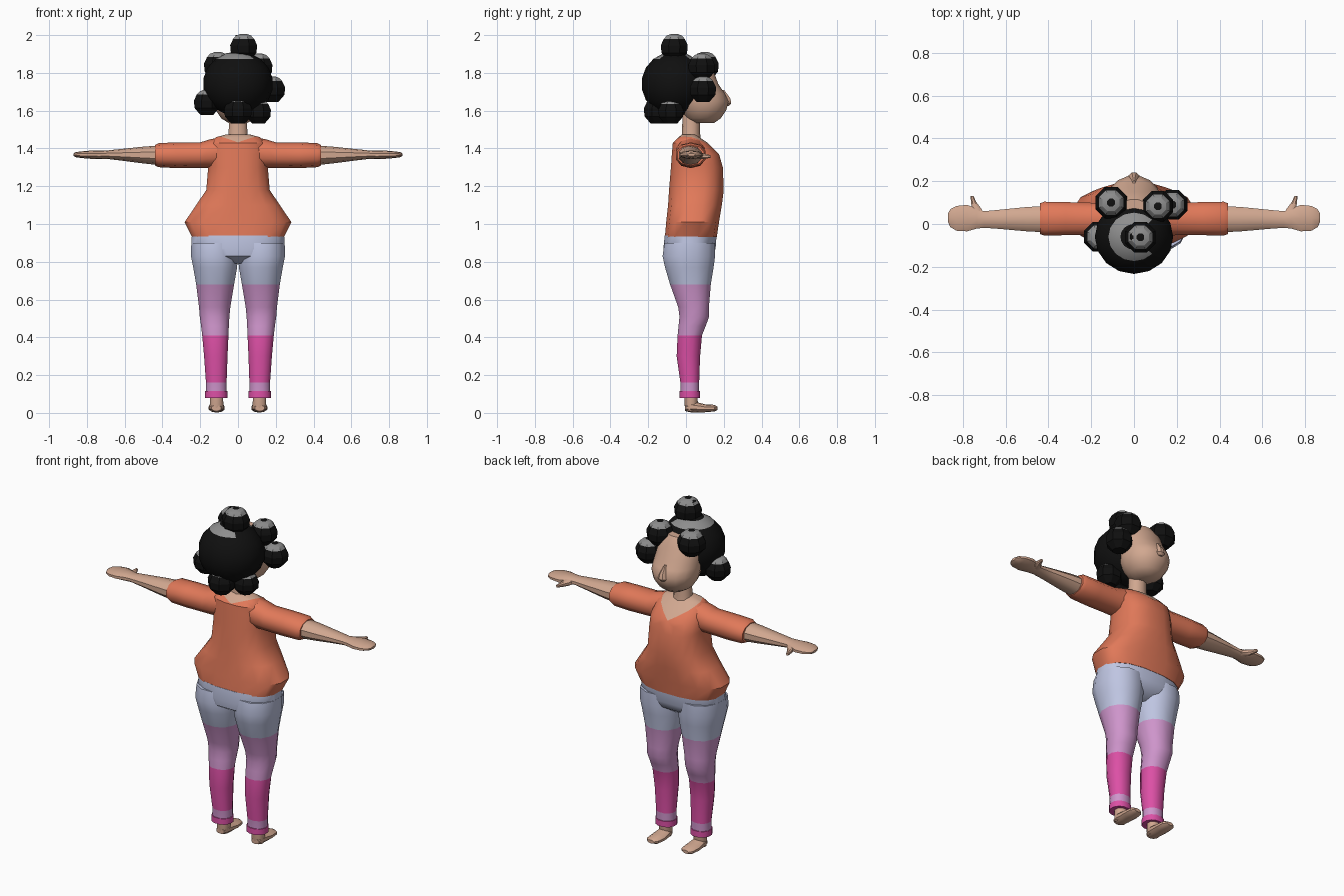
import bpy, bmesh, math
from mathutils import Vector


def material(name, rgb):
    m = bpy.data.materials.new(name)
    m.diffuse_color = (*rgb, 1)
    return m


SKIN = material("skin", (0.64, 0.39, 0.28))
ORANGE = material("shirt orange", (0.75, 0.19, 0.10))
PALE = material("pale blue", (0.52, 0.56, 0.76))
LILAC = material("lilac", (0.62, 0.30, 0.60))
PINK = material("hot pink", (0.72, 0.08, 0.38))
BLACK = material("hair black", (0.005, 0.005, 0.005))
GREY = material("hair shine", (0.27, 0.27, 0.27))

# axis -> indices of the length direction and the two section directions
AXES = {'x': (0, 1, 2), 'y': (1, 0, 2), 'z': (2, 0, 1)}


def loft(name, rings, mats, axis='z', sides=12, power=2.2, flip=1, rule=None,
         cuts=(), angle=40):
    """Skin rings (t, a0, a1, b0, b1) along an axis; flip=-1 mirrors in x."""
    bm = bmesh.new()
    t_i, a_i, b_i = AXES[axis]
    loops = []
    for t, a0, a1, b0, b1 in rings:
        loop = []
        for k in range(sides):
            ang = 2 * math.pi * (k + 0.5) / sides
            c, s = math.cos(ang), math.sin(ang)
            p = Vector()
            p[t_i] = t
            p[a_i] = (a0 + a1) / 2 + (a1 - a0) / 2 * math.copysign(abs(c) ** (2 / power), c) / math.cos(math.pi / sides) ** .7
            p[b_i] = (b0 + b1) / 2 + (b1 - b0) / 2 * math.copysign(abs(s) ** (2 / power), s) / math.cos(math.pi / sides) ** .7
            p.x *= flip
            loop.append(bm.verts.new(p))
        loops.append(loop)
    for u, v in zip(loops, loops[1:]):
        for k in range(sides):
            j = (k + 1) % sides
            bm.faces.new((u[k], u[j], v[j], v[k]))
    bm.faces.new(loops[0])
    bm.faces.new(loops[-1])
    for co, no in cuts:
        bmesh.ops.bisect_plane(bm, geom=bm.verts[:] + bm.edges[:] + bm.faces[:],
                               plane_co=co, plane_no=no)
    return finish(name, bm, mats, rule, angle)


def finish(name, bm, mats, rule=None, angle=40):
    bmesh.ops.recalc_face_normals(bm, faces=bm.faces[:])
    if rule:
        for f in bm.faces:
            f.material_index = rule(f.calc_center_median())
    me = bpy.data.meshes.new(name)
    bm.to_mesh(me)
    bm.free()
    for m in mats:
        me.materials.append(m)
    ob = bpy.data.objects.new(name, me)
    bpy.context.collection.objects.link(ob)
    bpy.ops.object.select_all(action='DESELECT')
    ob.select_set(True)
    bpy.context.view_layer.objects.active = ob
    bpy.ops.object.shade_smooth_by_angle(angle=math.radians(angle))
    return ob


def sym(t, w, b0, b1):
    return (t, -w, w, b0, b1)


# Shirt, with the V neckline cut in and coloured skin
def neckline(c):
    return 1 if c.z > 1.415 - 0.25 * c.y + 0.45 * abs(c.x) else 0


loft("shirt_body", [sym(.93, .243, -.112, .163), sym(1.01, .283, -.105, .175),
                    sym(1.10, .222, -.095, .19), sym(1.18, .168, -.09, .20),
                    sym(1.30, .158, -.08, .195), sym(1.37, .158, -.075, .175),
                    sym(1.43, .145, -.07, .115), sym(1.46, .115, -.04, .07),
                    sym(1.475, .06, -.02, .05)],
     [ORANGE, SKIN], sides=16, power=2.6, rule=neckline,
     cuts=[((0, 0, 1.415), (k, .25, 1)) for k in (-.45, .45)] + [((0, 0, 1), (1, 0, 0))])

# Trousers seat
loft("trouser_seat", [sym(.79, .10, -.05, .08), sym(.83, .20, -.115, .14),
                      sym(.87, .248, -.12, .157), sym(.94, .245, -.113, .162)],
     [PALE], sides=16, power=2.5)


def stripe(c):
    if c.z > .68:
        return 0
    return 2 if .16 < c.z < .41 else 1


for s, side in ((-1, "left"), (1, "right")):
    # Trouser leg with colour bands by height, and its cuff
    loft(side + "_trouser_leg",
         [(.09, .06, .17, -.03, .07), (.16, .06, .17, -.03, .07), (.30, .055, .18, -.05, .075),
          (.41, .05, .19, -.045, .085), (.46, .048, .196, -.04, .105), (.51, .045, .203, -.035, .123),
          (.56, .04, .207, -.042, .122), (.68, .02, .222, -.085, .132),
          (.77, .004, .238, -.112, .147), (.83, 0, .25, -.125, .155), (.90, 0, .248, -.115, .155)],
         [PALE, LILAC, PINK], flip=s, rule=stripe)
    loft(side + "_trouser_cuff", [(.08, .056, .174, -.035, .075), (.115, .056, .174, -.035, .075)],
         [PINK], flip=s)

    # Ankle and foot
    loft(side + "_ankle", [(.01, .085, .145, 0, .05), (.04, .077, .15, -.006, .062),
                           (.13, .08, .148, -.005, .058)], [SKIN], flip=s, sides=10)
    loft(side + "_foot", [(-.004, .09, .14, .01, .04), (.03, .075, .152, .003, .06),
                          (.06, .073, .153, .002, .055), (.10, .07, .156, .004, .045),
                          (.15, .075, .152, .008, .042), (.167, .095, .135, .015, .034)],
         [SKIN], axis='y', flip=s, sides=10)

    # Sleeve
    loft(side + "_sleeve", [(.10, -.05, .10, 1.30, 1.455), (.15, -.055, .10, 1.30, 1.445),
                            (.20, -.053, .10, 1.30, 1.43), (.32, -.053, .103, 1.298, 1.43),
                            (.42, -.055, .105, 1.303, 1.426), (.44, -.047, .097, 1.312, 1.416)],
         [ORANGE], axis='x', flip=s, sides=10)

    # Forearm running into a mitten hand
    loft(side + "_arm_and_hand",
         [(.40, -.04, .085, 1.312, 1.415), (.50, -.035, .08, 1.322, 1.408),
          (.62, -.024, .068, 1.337, 1.396), (.70, -.018, .06, 1.346, 1.388),
          (.735, -.022, .072, 1.344, 1.389), (.78, -.035, .09, 1.346, 1.388),
          (.83, -.032, .085, 1.35, 1.384), (.858, -.015, .07, 1.354, 1.38),
          (.87, .01, .048, 1.36, 1.374)],
         [SKIN], axis='x', flip=s, sides=10)
    # Thumb
    loft(side + "_thumb", [(.03, .69, .76, 1.348, 1.382), (.07, .712, .758, 1.345, 1.378),
                           (.10, .735, .762, 1.345, 1.372), (.13, .75, .764, 1.35, 1.365)],
         [SKIN], axis='y', flip=s, sides=8)

# Neck and head
loft("neck", [sym(1.43, .06, -.025, .08), sym(1.48, .05, -.02, .073), sym(1.62, .047, -.015, .075)],
     [SKIN], sides=10)
loft("head", [sym(1.535, .05, .03, .15), sym(1.56, .09, 0, .185), sym(1.605, .12, -.03, .215),
              sym(1.65, .13, -.05, .225), sym(1.69, .13, -.06, .207), sym(1.74, .128, -.06, .172),
              sym(1.80, .118, -.05, .15), sym(1.85, .08, -.03, .115)],
     [SKIN], sides=16, power=2.1)
# Nose
loft("nose", [sym(1.625, .012, .20, .228), sym(1.64, .027, .19, .24),
              sym(1.665, .02, .19, .235), sym(1.71, .006, .18, .202)], [SKIN], sides=8)

# Main hair ball with a partial shine ring
bm = bmesh.new()
bmesh.ops.create_uvsphere(bm, u_segments=16, v_segments=9, radius=1)
for v in bm.verts:
    v.co = Vector((v.co.x * .186, v.co.y * .176 - .06, v.co.z * .172 + 1.742))
finish("hair_ball", bm, [BLACK, GREY],
       lambda c: 1 if 1.87 < c.z < 1.896 and c.x < .06 else 0)

# Hair puffs: faceted balls with a grey ring near the top
PUFF = ((-.92, .5), (-.4, .95), (.15, 1), (.62, .78), (.86, .55), (.97, .25))
PUFFS = {"top_bun": (.03, -.062, 1.935, .073), "front_left_puff": (-.107, .1, 1.837, .075),
         "front_right_puff": (.112, .083, 1.832, .072), "side_right_puff": (.18, .09, 1.712, .071),
         "side_left_puff": (-.165, -.06, 1.642, .070), "low_right_puff": (.108, -.08, 1.594, .068),
         "low_back_puff": (0, -.15, 1.60, .075)}
for name, (x, y, z, r) in PUFFS.items():
    top = z + .62 * r
    loft(name, [(z + h * r, x - w * r, x + w * r, y - w * r, y + w * r) for h, w in PUFF],
         [BLACK, GREY], sides=8, power=2, angle=25,
         rule=lambda c, top=top, r=r: 1 if top < c.z < top + .33 * r else 0)
# Peak on the bun
loft("bun_tip", [sym(1.995, .02, -.08, -.04), sym(2.0, .008, -.07, -.054)], [BLACK], sides=8)
